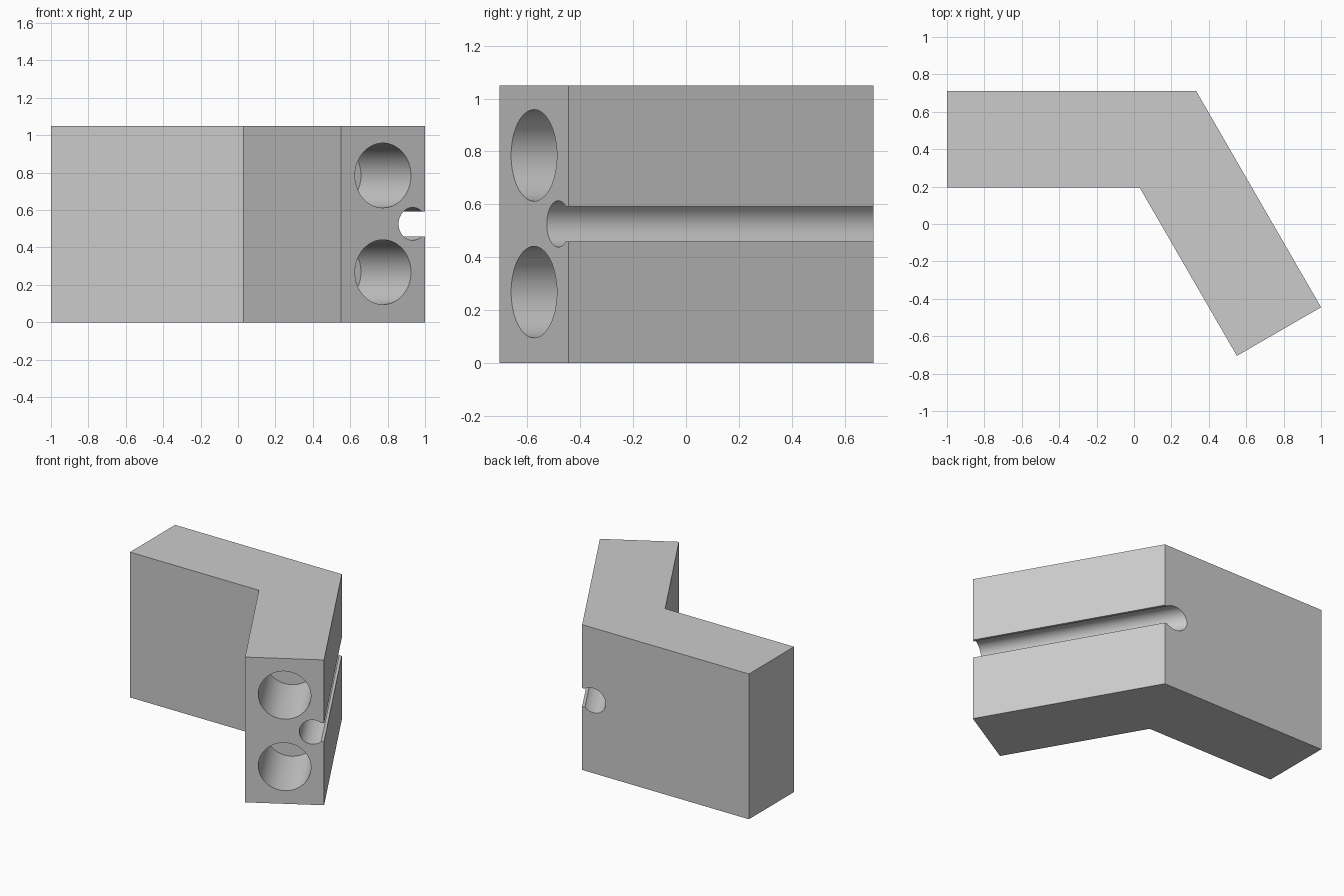
import bpy, bmesh
from math import radians, pi
from mathutils import Matrix, Vector

cube = bpy.data.objects.get("Cube")
if cube:
    bpy.data.objects.remove(cube, do_unlink=True)

HEIGHT = 1.05
CORNER = Vector((0.55, -0.705, 0))              # inner corner of the arm's end face
ACROSS = Vector((0.866, 0.5, 0)).normalized()   # across the end face
ALONG = Vector((-0.5, 0.866, 0)).normalized()   # from the end face into the arm
UP = Vector((0, 0, 1))

grey = bpy.data.materials.new("mid_grey")
grey.use_nodes = True
colour = (0.6, 0.6, 0.6, 1)
grey.diffuse_color = colour
grey.node_tree.nodes["Principled BSDF"].inputs["Base Color"].default_value = colour


def make_object(name, bm):
    bmesh.ops.recalc_face_normals(bm, faces=bm.faces)
    mesh = bpy.data.meshes.new(name)
    bm.to_mesh(mesh)
    bm.free()
    mesh.materials.append(grey)
    obj = bpy.data.objects.new(name, mesh)
    bpy.context.collection.objects.link(obj)
    return obj


def arm_frame(across, along, up):
    """Axes: x across the end face, y up, z along the arm."""
    origin = CORNER + ACROSS * across + ALONG * along + UP * up
    return Matrix.Translation(origin) @ Matrix((ACROSS, UP, ALONG)).transposed().to_4x4()


def bore(name, across, up, radius, start, end):
    bm = bmesh.new()
    bmesh.ops.create_cone(bm, cap_ends=True, segments=64, radius1=radius, radius2=radius,
                          depth=end - start, matrix=arm_frame(across, (start + end) / 2, up))
    return make_object(name, bm)


def slot(name, across, up, width, height, start, end):
    bm = bmesh.new()
    size = Matrix.Diagonal((width, height, end - start, 1))
    bmesh.ops.create_cube(bm, size=1, matrix=arm_frame(across, (start + end) / 2, up) @ size)
    return make_object(name, bm)


# Angled block
bm = bmesh.new()
outline = [(-1, 0.71), (-1, 0.195), (0.03, 0.195), (0.55, -0.705), (1, -0.445), (0.333, 0.71)]
face = bm.faces.new([bm.verts.new((x, y, 0)) for x, y in outline])
raised = bmesh.ops.extrude_face_region(bm, geom=[face])["geom"]
bmesh.ops.translate(bm, vec=UP * HEIGHT,
                    verts=[v for v in raised if isinstance(v, bmesh.types.BMVert)])
block = make_object("angled_block", bm)

# Two blind bores, and a round channel opening through the outer side
cutters = [
    bore("lower_bore_cutter", 0.26, 0.268, 0.173, -0.2, 0.535),
    bore("upper_bore_cutter", 0.26, 0.785, 0.173, -0.2, 0.535),
    bore("channel_cutter", 0.444, 0.526, 0.0875, -0.3, 2.2),
    slot("channel_mouth_cutter", 0.594, 0.526, 0.3, 0.133, -0.31, 2.21),
]
bpy.context.view_layer.objects.active = block
for cutter in cutters:
    cut = block.modifiers.new(cutter.name, "BOOLEAN")
    cut.operation = "DIFFERENCE"
    cut.solver = "EXACT"
    cut.object = cutter
    bpy.ops.object.modifier_apply(modifier=cut.name)
for cutter in cutters:
    bpy.data.objects.remove(cutter, do_unlink=True)

# Smooth bore walls with sharp rims
bpy.ops.object.select_all(action="DESELECT")
block.select_set(True)
bpy.ops.object.shade_smooth_by_angle(angle=radians(30))
